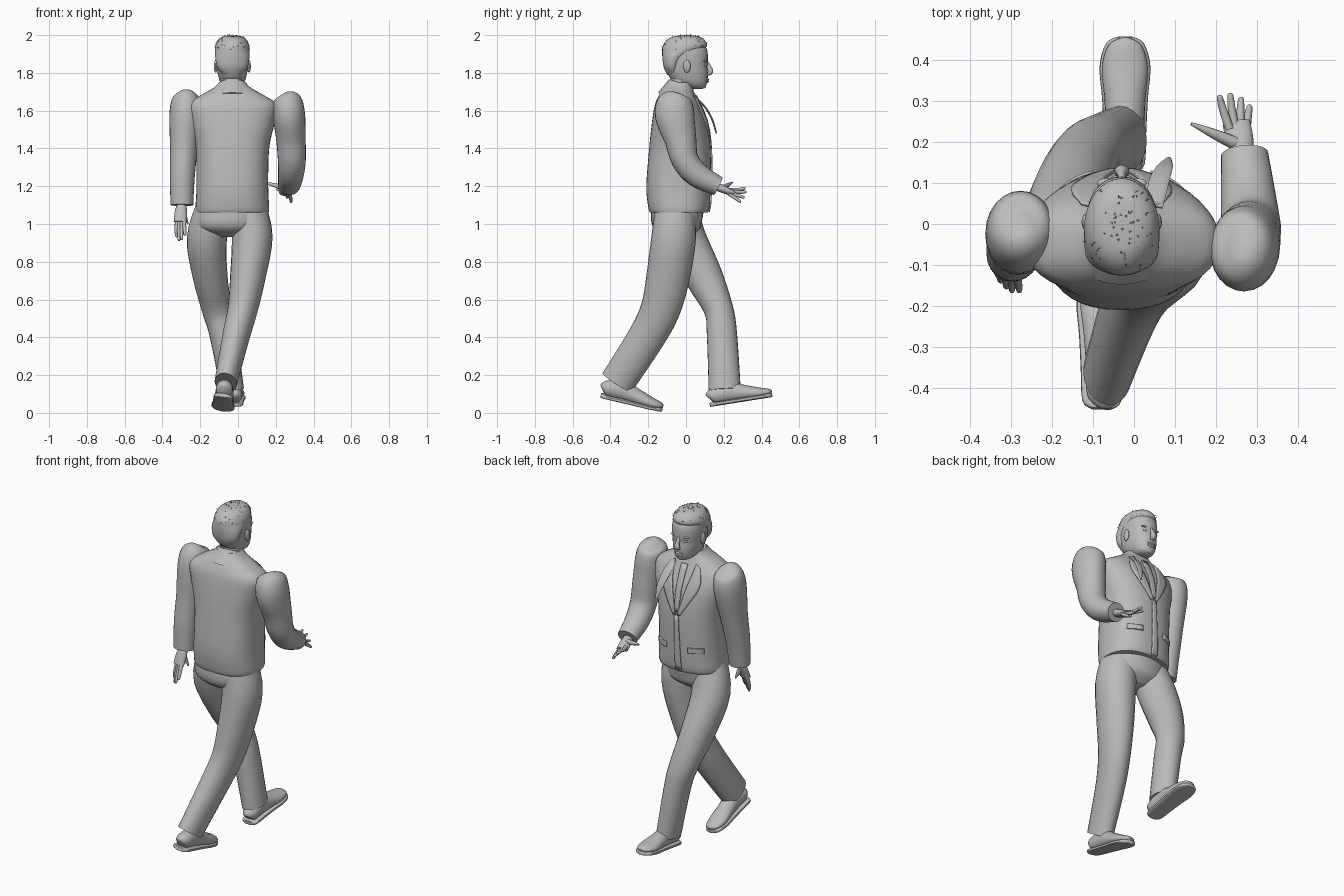
import bpy, bmesh, random
from math import cos, sin, pi, radians, copysign
from mathutils import Vector, Matrix
from mathutils.bvhtree import BVHTree

if "Cube" in bpy.data.objects:
    bpy.data.objects.remove(bpy.data.objects["Cube"])

GREY = bpy.data.materials.new("plain_grey")
GREY.use_nodes = True
GREY.diffuse_color = (.5, .5, .5, 1)
GREY.node_tree.nodes["Principled BSDF"].inputs["Base Color"].default_value = (.5, .5, .5, 1)


def finish(name, bm, angle=40):
    """Turn a bmesh into a named, smooth shaded object."""
    bmesh.ops.recalc_face_normals(bm, faces=bm.faces)
    mesh = bpy.data.meshes.new(name)
    bm.to_mesh(mesh)
    bm.free()
    mesh.materials.append(GREY)
    obj = bpy.data.objects.new(name, mesh)
    bpy.context.collection.objects.link(obj)
    bpy.ops.object.select_all(action='DESELECT')
    obj.select_set(True)
    bpy.context.view_layer.objects.active = obj
    bpy.ops.object.shade_smooth_by_angle(angle=radians(angle))
    return obj


def spline(keys, steps):
    """Catmull-Rom samples through key tuples."""
    rows = [Vector(k) for k in keys]
    rows = [rows[0]] + rows + [rows[-1]]
    out = []
    for a, b, c, d in zip(rows, rows[1:], rows[2:], rows[3:]):
        for i in range(steps):
            t = i / steps
            out.append(b + (c - a) * (t / 2) + (a * 2 - b * 5 + c * 4 - d) * (t * t / 2)
                       + (b * 3 - a - c * 3 + d) * (t ** 3 / 2))
    return out + [rows[-1]]


def tube(name, keys, sides=24, steps=4, power=2, flat=False, matrix=None):
    """Loft ellipses; each key is x, y, z, half width, half depth."""
    rows = spline(keys, steps)
    bm = bmesh.new()
    rings = []
    for i, row in enumerate(rows):
        before, after = rows[max(i - 1, 0)], rows[min(i + 1, len(rows) - 1)]
        along = Vector(after[:3]) - Vector(before[:3])
        along = Vector((0, 0, 1)) if flat else along.normalized()
        u = Vector((1, 0, 0))
        u = (u - along * u.dot(along)).normalized()
        v = along.cross(u)
        ring = []
        for j in range(sides):
            c, s = cos(2 * pi * j / sides), sin(2 * pi * j / sides)
            c = copysign(abs(c) ** (2 / power), c)
            s = copysign(abs(s) ** (2 / power), s)
            ring.append(bm.verts.new(Vector(row[:3]) + u * c * max(row[3], .001)
                                     + v * s * max(row[4], .001)))
        rings.append(ring)
    for lo, hi in zip(rings, rings[1:]):
        for j in range(sides):
            k = (j + 1) % sides
            bm.faces.new((lo[j], lo[k], hi[k], hi[j]))
    bm.faces.new(rings[0])
    bm.faces.new(rings[-1])
    if matrix:
        bm.transform(matrix)
    return finish(name, bm)


def stack(name, x, rows, **options):
    """Loft level rings; each row is z, half width, back y, front y."""
    keys = [(x, (back + front) / 2, z, w, (front - back) / 2) for z, w, back, front in rows]
    return tube(name, keys, flat=True, **options)


def strip(name, target, left, right, lift=.004, steps=6):
    """Thin plate between two (x, z) edges, laid on the front of the target."""
    bm = bmesh.new()
    bm.from_mesh(target.data)
    tree = BVHTree.FromBMesh(bm)
    bm.free()
    bm = bmesh.new()
    rows = []
    for a, b in zip(spline(left, steps), spline(right, steps)):
        row = []
        for i in range(5):
            p = a.lerp(b, i / 4)
            hit = tree.ray_cast(Vector((p.x, 1, p.y)), Vector((0, -1, 0)))[0]
            row.append(bm.verts.new((p.x, (hit.y if hit else 0) + lift, p.y)))
        rows.append(row)
    for a, b in zip(rows, rows[1:]):
        for i in range(4):
            bm.faces.new((a[i], a[i + 1], b[i + 1], b[i]))
    obj = finish(name, bm)
    solid = obj.modifiers.new("thickness", 'SOLIDIFY')
    solid.thickness, solid.offset = .008, 0
    return obj


def ball(name, centre, scale):
    bm = bmesh.new()
    bmesh.ops.create_uvsphere(bm, u_segments=16, v_segments=10, radius=1)
    bm.transform(Matrix.Translation(centre) @ Matrix.Diagonal((*scale, 1)))
    return finish(name, bm)


MID = -.03

# Jacket body, collar and lapels
jacket = stack("jacket", MID, [
    (1.06, .192, -.19, .115), (1.09, .195, -.2, .125), (1.2, .19, -.21, .13),
    (1.4, .195, -.195, .13), (1.54, .225, -.18, .11), (1.63, .235, -.165, .075),
    (1.68, .17, -.145, .05), (1.72, .1, -.12, .035), (1.75, .07, -.1, .03)],
    sides=40, power=2.4)
tube("jacket_collar", [(MID, -.055, 1.66, .125, .1), (MID, -.04, 1.7, .105, .085),
                       (MID, -.025, 1.745, .072, .068)])
for side, label in ((1, "left"), (-1, "right")):
    def edge(*pts):
        return [(MID + side * x, z) for x, z in pts]
    strip(label + "_lapel", jacket, edge((.07, 1.69), (.055, 1.6), (.005, 1.4)),
          edge((.1, 1.67), (.12, 1.57), (.02, 1.4)))
    strip(label + "_pocket_flap", jacket, edge((.07, 1.22), (.07, 1.19)),
          edge((.15, 1.22), (.15, 1.19)))
strip("front_placket", jacket, [(MID - .012, 1.4), (MID - .03, 1.065)],
      [(MID + .012, 1.4), (MID + .01, 1.065)])
strip("necktie", jacket, [(MID - .02, 1.68), (MID - .014, 1.42)],
      [(MID + .02, 1.68), (MID + .014, 1.42)])
tube("loose_lapel", [(.05, .04, 1.68, .02, .005), (.06, .1, 1.62, .025, .005),
                     (.075, .14, 1.55, .02, .005), (.085, .16, 1.48, .006, .004)], sides=12)

# Sleeves
tube("left_sleeve", [
    (.255, -.05, 1.69, .02, .03), (.262, -.055, 1.665, .07, .085), (.27, -.06, 1.58, .085, .105),
    (.28, -.03, 1.45, .078, .085), (.285, -.005, 1.34, .074, .072), (.28, .06, 1.26, .068, .066),
    (.27, .17, 1.2, .058, .052)])
tube("right_sleeve", [
    (-.275, 0, 1.695, .02, .03), (-.275, -.01, 1.67, .07, .08), (-.278, -.02, 1.58, .085, .1),
    (-.287, -.045, 1.4, .073, .082), (-.295, -.07, 1.25, .066, .07), (-.297, -.085, 1.1, .06, .055)])


def hand(label, wrist, knuckles, tips, thumb):
    """Palm, four fingers fanned between knuckle ends, and a thumb."""
    wrist, thumb = Vector(wrist), Vector(thumb)
    ends = [Vector(k) for k in knuckles]
    mid = (ends[0] + ends[1]) / 2
    tube(label + "_palm", [(*wrist, .024, .022), (*wrist.lerp(mid, .5), .033, .02),
                           (*mid, .034, .016)], sides=16)
    for i, tip in enumerate(tips):
        root, tip = ends[0].lerp(ends[1], i / 3), Vector(tip)
        start = root.lerp(wrist, .2)
        tube(f"{label}_finger_{i + 1}", [(*start, .011, .011), (*root.lerp(tip, .5), .0095, .0095),
                                         (*root.lerp(tip, .93), .007, .007), (*tip, .002, .002)], sides=10)
    base = wrist.lerp(mid, .35)
    tube(label + "_thumb", [(*base, .018, .016), (*base.lerp(thumb, .5), .013, .012),
                            (*thumb, .004, .004)], sides=10)


hand("left_hand", (.268, .16, 1.2), ((.225, .25, 1.175), (.275, .245, 1.15)),
     [(.208, .315, 1.19), (.235, .32, 1.17), (.262, .31, 1.14), (.283, .29, 1.115)],
     (.14, .245, 1.22))
hand("right_hand", (-.298, -.085, 1.11), ((-.328, -.12, 1.01), (-.285, -.13, 1.01)),
     [(-.325, -.14, .93), (-.312, -.155, .91), (-.298, -.165, .915), (-.28, -.165, .94)],
     (-.265, -.09, 1.0))

# Trousers
stack("trouser_seat", -.04, [(1.1, .17, -.18, .1), (1.02, .19, -.185, .085),
                             (.97, .17, -.165, .07), (.93, .07, -.1, .02)], sides=32)
tube("left_trouser_leg", [
    (.05, -.06, 1.08, .1, .105), (.075, -.065, .93, .108, .118), (.052, -.095, .72, .094, .115),
    (.025, -.135, .55, .08, .105), (-.012, -.21, .4, .072, .098), (-.065, -.365, .16, .06, .092)])
tube("right_trouser_leg", [
    (-.125, -.04, 1.08, .1, .1), (-.165, 0, .92, .106, .108), (-.147, .095, .72, .092, .1),
    (-.112, .172, .55, .08, .078), (-.08, .19, .42, .072, .08), (-.03, .205, .12, .062, .085)])


def shoe(label, heel, pitch, roll):
    """Upper and sole along +y from the heel, tipped by pitch."""
    place = (Matrix.Translation(heel) @ Matrix.Rotation(radians(pitch), 4, 'X')
             @ Matrix.Rotation(radians(roll), 4, 'Y'))
    upper = [(0, .04, .02, .025), (.02, .05, .042, .042), (.1, .06, .046, .054),
             (.18, .045, .05, .042), (.26, .03, .056, .03), (.315, .026, .04, .018),
             (.33, .02, .012, .008)]
    tube(label + "_shoe", [(0, y, z, w, h) for y, z, w, h in upper], matrix=place)
    tube(label + "_sole", [(0, y * 1.015 - .003, .008, w + .006, .011) for y, z, w, h in upper],
         power=4, matrix=place)


shoe("left", (-.08, -.45, .085), -13, 8)
shoe("right", (-.022, .13, .035), 9, 0)

# Neck and head
tube("neck", [(MID, -.045, 1.66, .065, .065), (MID, -.025, 1.73, .06, .062),
              (MID, -.015, 1.8, .06, .065)])
head = stack("head", MID, [
    (1.715, .015, .04, .085), (1.725, .042, .0, .102), (1.75, .063, -.06, .112),
    (1.79, .076, -.095, .116), (1.83, .083, -.11, .113), (1.87, .087, -.118, .116),
    (1.92, .086, -.118, .112), (1.96, .07, -.1, .088), (1.985, .03, -.04, .05)],
    sides=32, power=2.2)
hair = stack("hair", MID, [
    (1.79, .05, -.1, -.03), (1.83, .08, -.118, -.03), (1.88, .09, -.125, .0),
    (1.92, .092, -.126, .085), (1.945, .09, -.122, .112), (1.975, .076, -.1, .098),
    (1.993, .05, -.065, .07), (1.998, .015, -.01, .02)], sides=32)
tube("nose", [(MID, .108, 1.862, .008, .008), (MID, .122, 1.83, .011, .013),
              (MID, .13, 1.805, .018, .014), (MID, .114, 1.79, .012, .006)], sides=14)
for z, size in ((1.765, .007), (1.754, .008)):
    ball("lip", (MID, .11, z), (.026, .011, size))
ball("chin", (MID, .088, 1.73), (.028, .018, .014))
for side, label in ((1, "left"), (-1, "right")):
    ball(label + "_ear", (MID + side * .088, .005, 1.835), (.01, .02, .034))
    ball(label + "_eye", (MID + side * .034, .1, 1.842), (.016, .009, .008))
    ball(label + "_brow", (MID + side * .036, .1, 1.864), (.025, .012, .006))

# Short hair tufts scattered over the crown
random.seed(4)
tufts = bmesh.new()
crown = [p for p in hair.data.polygons if p.center.z > 1.92 and p.area < .001]
for face in random.choices(crown, k=110):
    aim = Vector((random.uniform(-1, 1), random.uniform(-1, 1), .3)).normalized() * .009
    side = aim.cross(face.normal) * .4
    root = face.center - face.normal * .002
    tri = [root + side, root - side, root + aim + face.normal * .006]
    tufts.faces.new([tufts.verts.new(p) for p in tri])
finish("hair_tufts", tufts)
